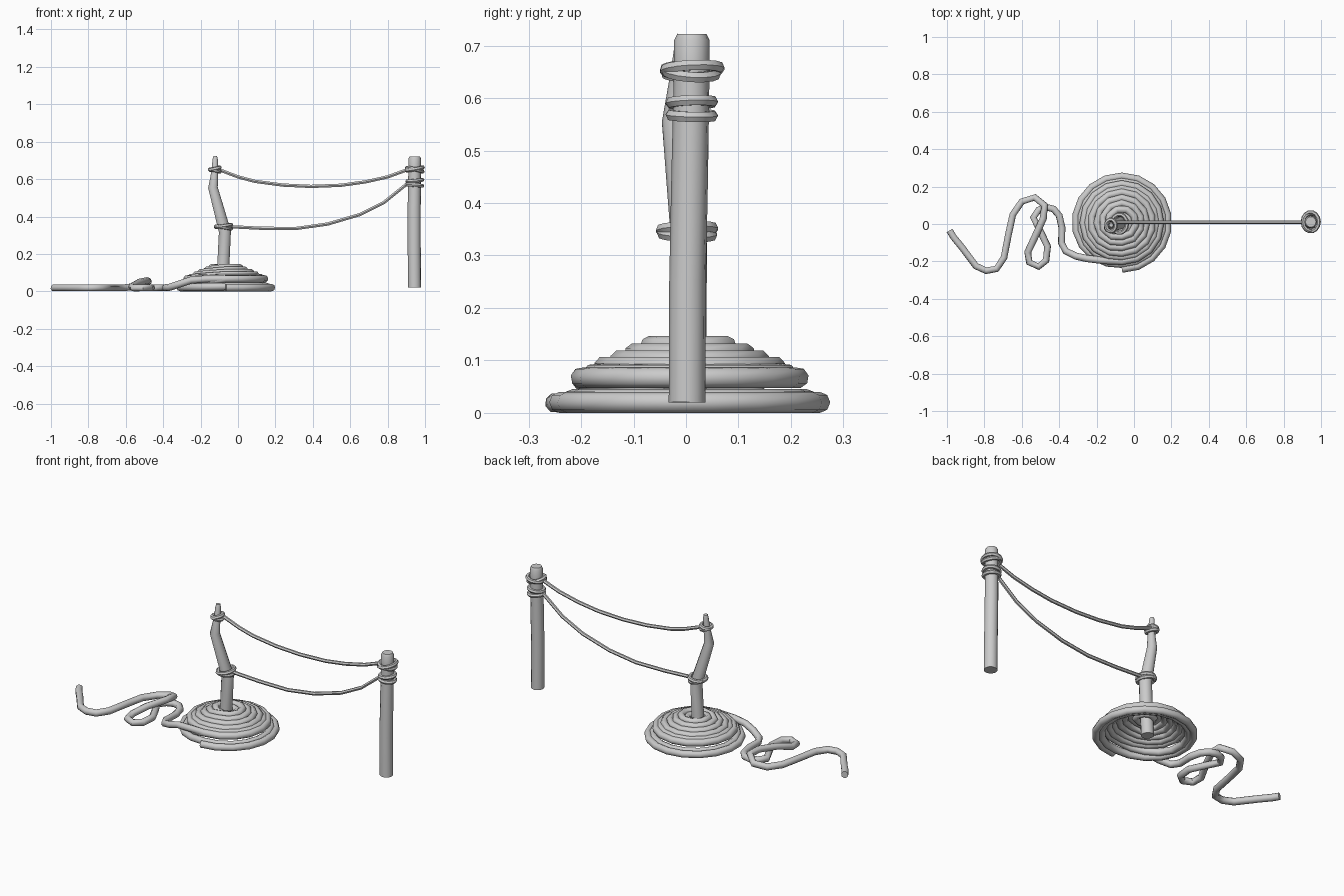
import bpy
from math import sin, cos, pi, radians


def tube(name, pts, radius, radii=None, closed=False, sides_res=2):
    """Round tube swept along a polyline, turned into a mesh."""
    cu = bpy.data.curves.new(name, 'CURVE')
    cu.dimensions = '3D'
    cu.bevel_depth = radius
    cu.bevel_resolution = sides_res
    cu.use_fill_caps = not closed
    sp = cu.splines.new('POLY')
    sp.points.add(len(pts) - 1)
    for i, p in enumerate(pts):
        sp.points[i].co = (*p, 1)
        sp.points[i].radius = radii[i] / radius if radii else 1
    sp.use_cyclic_u = closed
    ob = bpy.data.objects.new(name, cu)
    bpy.context.collection.objects.link(ob)
    bpy.ops.object.select_all(action='DESELECT')
    ob.select_set(True)
    bpy.context.view_layer.objects.active = ob
    bpy.ops.object.convert(target='MESH')
    bpy.ops.object.shade_smooth_by_angle(angle=radians(50))
    return bpy.context.object


def ring(name, c, rx, ry, tilt, radius=0.011, n=14):
    """Rope loop around a post, leaning along x by tilt and y by tilt/2."""
    pts = []
    for i in range(n):
        a = 2 * pi * i / n
        pts.append((c[0] + rx * cos(a), c[1] + ry * sin(a),
                    c[2] + tilt * cos(a) + 0.3 * tilt * sin(a)))
    tube(name, pts, radius, closed=True, sides_res=1)


# posts
tube("crooked_post",
     [(-0.085, 0.005, 0.02), (-0.078, 0.005, 0.15), (-0.07, 0.006, 0.32),
      (-0.134, -0.019, 0.555), (-0.124, -0.012, 0.645),
      (-0.122, -0.006, 0.705), (-0.122, -0.005, 0.722)],
     0.03, [0.034, 0.034, 0.034, 0.027, 0.018, 0.015, 0.011], sides_res=3)
tube("straight_post",
     [(0.944, 0.002, 0.02), (0.942, 0.003, 0.25), (0.942, 0.007, 0.45),
      (0.945, 0.011, 0.66), (0.945, 0.011, 0.71), (0.945, 0.011, 0.722)],
     0.035, [0.035, 0.035, 0.035, 0.034, 0.034, 0.028], sides_res=4)

# rope loops tied round the posts
for i, (c, rx, ry, t) in enumerate([
        ((0.945, 0.012, 0.655), 0.043, 0.052, 0.008),
        ((0.945, 0.010, 0.650), 0.042, 0.047, -0.010),
        ((0.945, 0.011, 0.592), 0.040, 0.040, 0.004),
        ((0.945, 0.011, 0.567), 0.040, 0.040, -0.003),
        ((-0.124, -0.008, 0.656), 0.026, 0.032, 0.006),
        ((-0.124, -0.008, 0.646), 0.026, 0.030, -0.006),
        ((-0.078, 0.002, 0.350), 0.041, 0.050, 0.006),
        ((-0.078, 0.002, 0.341), 0.041, 0.048, -0.006)]):
    ring("rope_loop_%d" % i, c, rx, ry, t)

# sagging ropes between the posts
for name, xz in [
    ("upper_rope", [(-0.105, 0.652), (0.0, 0.612), (0.09, 0.588), (0.24, 0.568),
                    (0.39, 0.561), (0.55, 0.567), (0.68, 0.585), (0.80, 0.612),
                    (0.91, 0.652)]),
    ("lower_rope", [(-0.05, 0.346), (0.13, 0.337), (0.31, 0.336), (0.48, 0.36),
                    (0.65, 0.41), (0.78, 0.475), (0.91, 0.58)])]:
    tube(name, [(x, 0.01, z) for x, z in xz], 0.01, sides_res=1)

# coiled rope mound: one spiral stepping inward and upward each turn
turns = [(0.248, 0.020, 18), (0.222, 0.026, 18), (0.207, 0.067, 16),
         (0.184, 0.074, 16), (0.163, 0.088, 14), (0.133, 0.100, 12),
         (0.105, 0.113, 10), (0.075, 0.127, 9), (0.046, 0.115, 8)]
coil = []
for k, (r, z, n) in enumerate(turns):
    nr, nz, _ = turns[min(k + 1, len(turns) - 1)]
    for i in range(n):
        f = max(0.0, (i / n - 0.8) / 0.2)
        a = -pi / 2 + 2 * pi * i / n
        rr = r + (nr - r) * f
        coil.append((-0.065 + rr * cos(a), 0.007 + rr * sin(a), z + (nz - z) * f))
tube("rope_coil", coil, 0.02)

# loose rope tail on the ground with one crossing loop
tube("rope_tail",
     [(-0.06, -0.2, 0.067), (-0.17, -0.195, 0.066), (-0.25, -0.185, 0.06),
      (-0.31, -0.172, 0.04), (-0.365, -0.145, 0.022), (-0.388, -0.1, 0.019),
      (-0.385, -0.02, 0.019), (-0.40, 0.045, 0.019), (-0.43, 0.08, 0.019),
      (-0.47, 0.09, 0.019), (-0.51, 0.075, 0.019), (-0.538, 0.035, 0.019),
      (-0.50, -0.04, 0.019), (-0.462, -0.12, 0.019), (-0.47, -0.195, 0.019),
      (-0.51, -0.228, 0.019), (-0.56, -0.205, 0.019), (-0.568, -0.15, 0.025),
      (-0.53, -0.07, 0.048), (-0.485, 0.03, 0.057), (-0.478, 0.10, 0.054),
      (-0.53, 0.142, 0.03), (-0.60, 0.12, 0.02), (-0.648, 0.05, 0.019),
      (-0.672, -0.06, 0.019), (-0.695, -0.18, 0.019), (-0.735, -0.24, 0.019),
      (-0.79, -0.25, 0.019), (-0.845, -0.225, 0.019), (-0.92, -0.125, 0.019),
      (-0.965, -0.07, 0.019), (-0.986, -0.035, 0.019)], 0.019)
